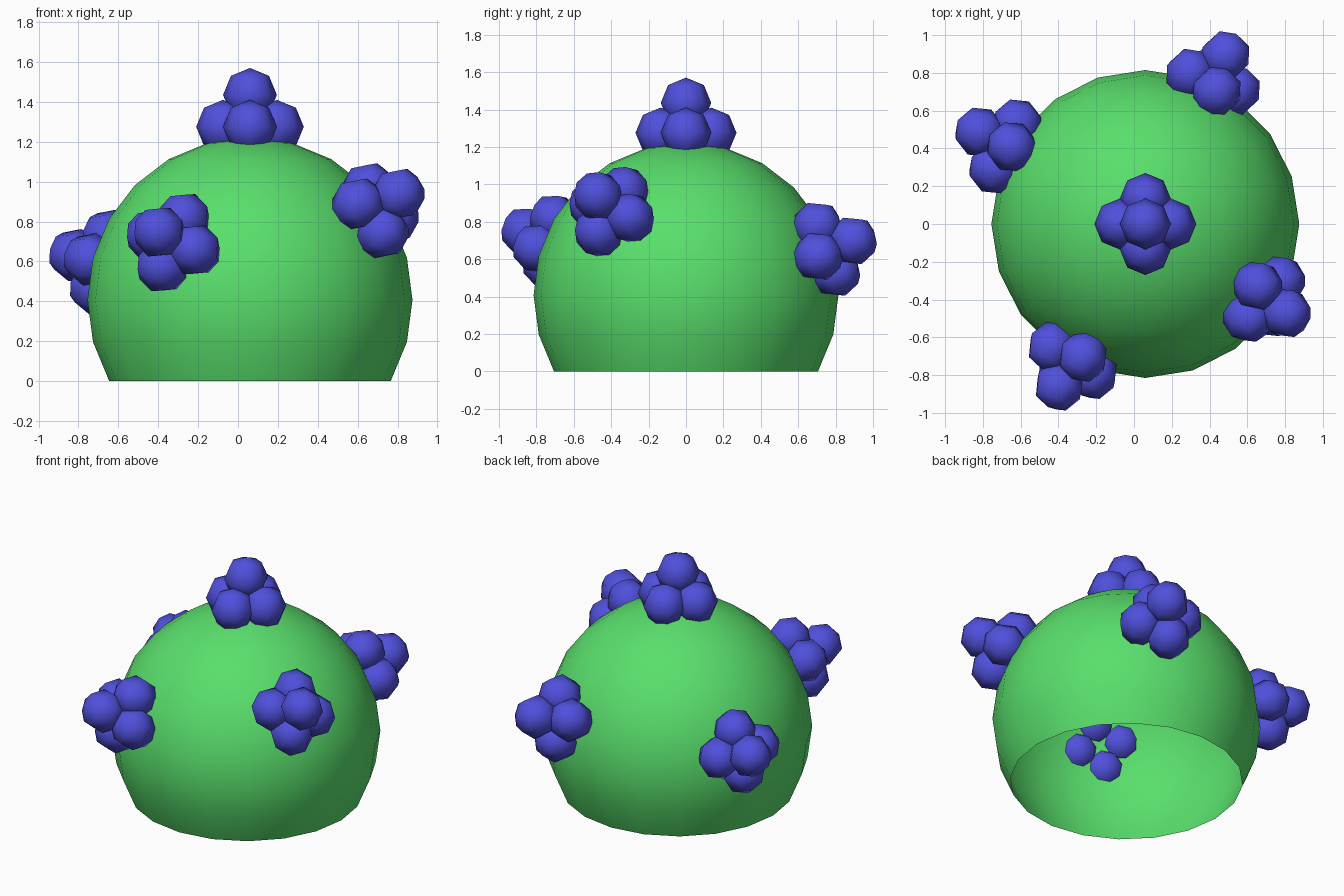
import bpy, bmesh
from math import radians, sin, cos
from mathutils import Vector, Matrix

if "Cube" in bpy.data.objects:
    bpy.data.objects.remove(bpy.data.objects["Cube"])

CENTRE = Vector((0.06, 0, 0.4075))
R, BALL_R = 0.815, 0.135


def material(name, rgb):
    m = bpy.data.materials.new(name)
    m.diffuse_color = (*rgb, 1)
    m.use_nodes = True
    m.node_tree.nodes["Principled BSDF"].inputs["Base Color"].default_value = m.diffuse_color
    return m


def finish(bm, name, mat):
    me = bpy.data.meshes.new(name)
    for f in bm.faces:
        f.smooth = True
    bm.to_mesh(me)
    bm.free()
    me.materials.append(mat)
    return me


def add(name, me, matrix):
    ob = bpy.data.objects.new(name, me)
    ob.matrix_world = matrix
    bpy.context.collection.objects.link(ob)


green = material("green", (0.1, 0.74, 0.15))
blue = material("blue", (0.08, 0.08, 0.72))

# Hollow dome: sphere cut off below the -30 degree ring, open underneath
bm = bmesh.new()
bmesh.ops.create_uvsphere(bm, u_segments=20, v_segments=12, radius=R)
low = [v for v in bm.verts if v.co.z < -R * 0.5 - 0.01]
bmesh.ops.delete(bm, geom=low, context='VERTS')
add("dome", finish(bm, "dome", green), Matrix.Translation(CENTRE))

# Cluster of low-poly balls: four in a ring and one at the tip
bm = bmesh.new()
for x, y, z in [(1, 0, 0.868), (-1, 0, 0.868), (0, 1, 0.868), (0, -1, 0.868), (0, 0, 1.028)]:
    bmesh.ops.create_uvsphere(bm, u_segments=8, v_segments=4, radius=BALL_R,
                              matrix=Matrix.Translation((x * 0.135, y * 0.135, z)))
cluster = finish(bm, "ball_cluster", blue)
add("top_cluster", cluster, Matrix.Translation(CENTRE))

# Side clusters: azimuth, elevation, clockwise twist about the outward axis
for name, az, el, tw in [("front_right_cluster", -32.3, 31, 17),
                         ("front_left_cluster", -118, 19.3, 17),
                         ("back_right_cluster", 64.5, 16.4, -17),
                         ("back_left_cluster", 151, 12.6, -6)]:
    a, e = radians(az), radians(el)
    out = Vector((cos(a) * cos(e), sin(a) * cos(e), sin(e)))
    east = Vector((-sin(a), cos(a), 0))
    rot = Matrix((east, out.cross(east), out)).transposed().to_4x4()
    add(name, cluster, Matrix.Translation(CENTRE) @ rot @ Matrix.Rotation(-radians(tw), 4, 'Z'))
